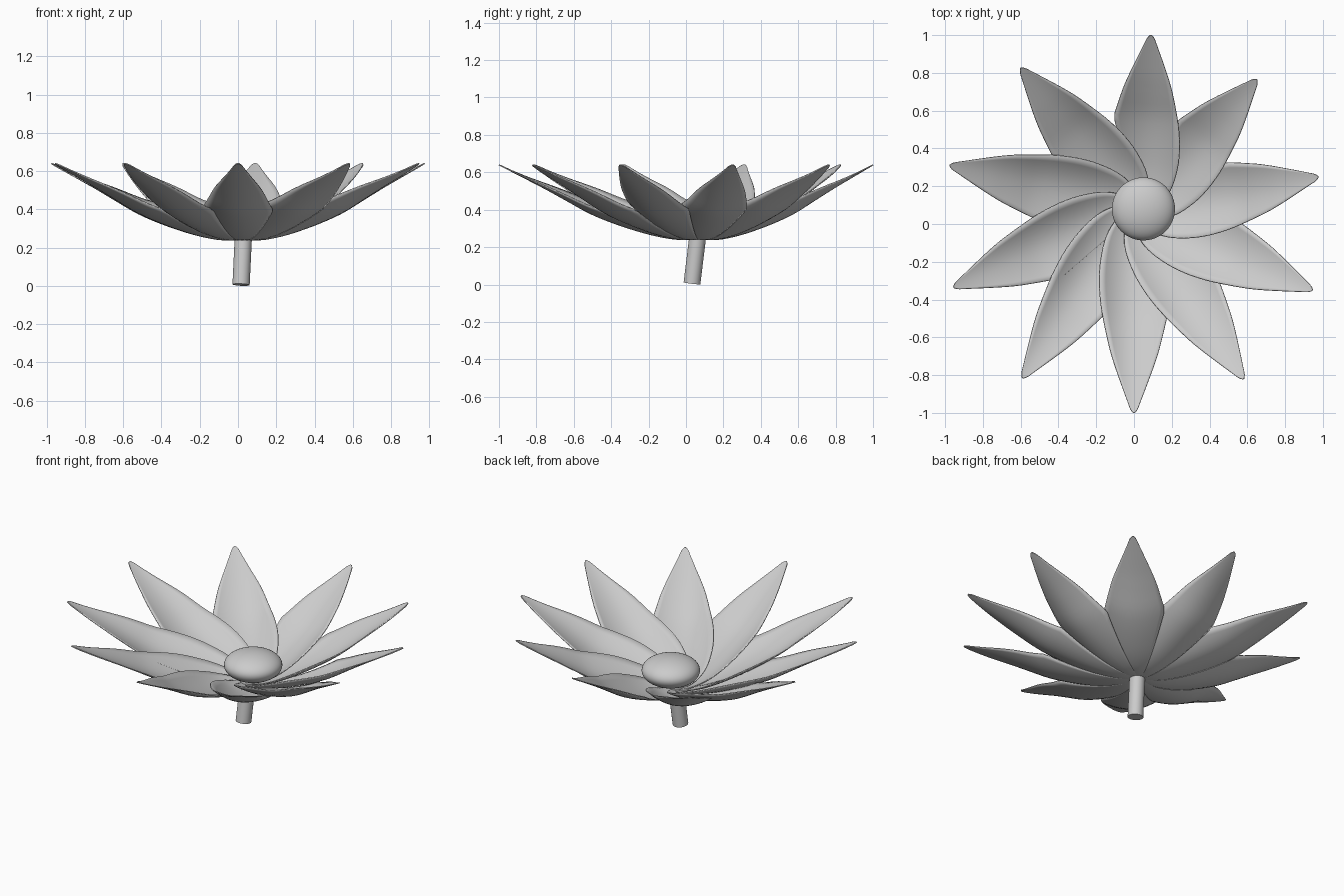
import bpy, math
from mathutils import Vector

if "Cube" in bpy.data.objects:
    bpy.data.objects.remove(bpy.data.objects["Cube"])

BASE = Vector((0.02, 0.07))          # where all petals meet
TIPS = [(0.09, 1.0), (0.65, 0.765), (0.975, 0.25), (0.945, -0.35), (0.58, -0.82),
        (0.0, -1.0), (-0.59, -0.815), (-0.955, -0.335), (-0.975, 0.31), (-0.60, 0.825)]
# half width and midline height along the petal (0 = base, 1 = tip)
WIDTH = [(0, .04), (.03, .09), (.065, .128), (.14, .168), (.25, .192), (.34, .197), (.42, .192),
         (.51, .178), (.68, .136), (.755, .111), (.85, .074), (.95, .033), (.985, .018), (1, .004)]
HEIGHT = [(0, .241), (.13, .244), (.3, .284), (.52, .368), (.68, .46), (.77, .513), (1, .64)]


def smooth(pts, t):
    """Hermite interpolation through a short list of points."""
    n = len(pts)
    i = next((k for k in range(n - 1) if t <= pts[k + 1][0]), n - 2)

    def slope(k):
        a, b = pts[max(k - 1, 0)], pts[min(k + 1, n - 1)]
        return (b[1] - a[1]) / (b[0] - a[0])
    (x0, y0), (x1, y1) = pts[i], pts[i + 1]
    h = x1 - x0
    u = (t - x0) / h
    return ((2*u**3 - 3*u*u + 1) * y0 + (u**3 - 2*u*u + u) * h * slope(i)
            + (3*u*u - 2*u**3) * y1 + (u**3 - u*u) * h * slope(i + 1))


def finish(ob, angle):
    bpy.ops.object.select_all(action='DESELECT')
    bpy.context.view_layer.objects.active = ob
    ob.select_set(True)
    bpy.ops.object.shade_smooth_by_angle(angle=math.radians(angle))


def petal(index, tip, rows=40, half=6):
    axis = Vector(tip) - BASE
    length = axis.length
    d = axis.normalized()
    side = Vector((d.y, -d.x))       # clockwise side, lies over the neighbour
    verts, faces = [], []
    cols = 2 * half + 1
    for r in range(rows + 1):
        f = r / rows
        t = f * f * (3 - 2 * f)      # denser rows at base and tip
        w = max(smooth(WIDTH, t), 0.002)
        under = min(w * 0.94, 0.325 * t * length + 0.006)
        for c in range(-half, half + 1):
            s = c / half * (w if c > 0 else under)
            p = BASE + d * (t * length) + side * s
            cup = 2.4 if c > 0 else 1.6
            verts.append((p.x, p.y, smooth(HEIGHT, t) + cup * s * s))
    for r in range(rows):
        for c in range(cols - 1):
            a = r * cols + c
            faces.append((a, a + cols, a + cols + 1, a + 1)[::-1])
    mesh = bpy.data.meshes.new("petal")
    mesh.from_pydata(verts, [], faces)
    if mesh.polygons[cols * 10].normal.z < 0:
        mesh.flip_normals()
    ob = bpy.data.objects.new(f"petal_{index + 1}", mesh)
    bpy.context.collection.objects.link(ob)
    finish(ob, 50)
    mod = ob.modifiers.new("thickness", 'SOLIDIFY')
    mod.thickness = 0.006
    mod.offset = 0


# ring of overlapping cupped petals
for i, tip in enumerate(TIPS):
    petal(i, tip)

# flattened flower centre
bpy.ops.mesh.primitive_uv_sphere_add(segments=48, ring_count=24, radius=1, location=(0.05, 0.08, 0.352))
centre = bpy.context.object
centre.name = "flower_centre"
centre.scale = (0.167, 0.167, 0.085)
finish(centre, 40)

# short leaning stem
foot, top = Vector((0.016, 0.032, 0.006)), Vector((0.03, 0.068, 0.3))
bpy.ops.mesh.primitive_cylinder_add(vertices=32, radius=0.045, depth=(top - foot).length,
                                    location=(foot + top) / 2)
stem = bpy.context.object
stem.name = "stem"
stem.rotation_euler = (top - foot).to_track_quat('Z', 'Y').to_euler()
finish(stem, 40)
